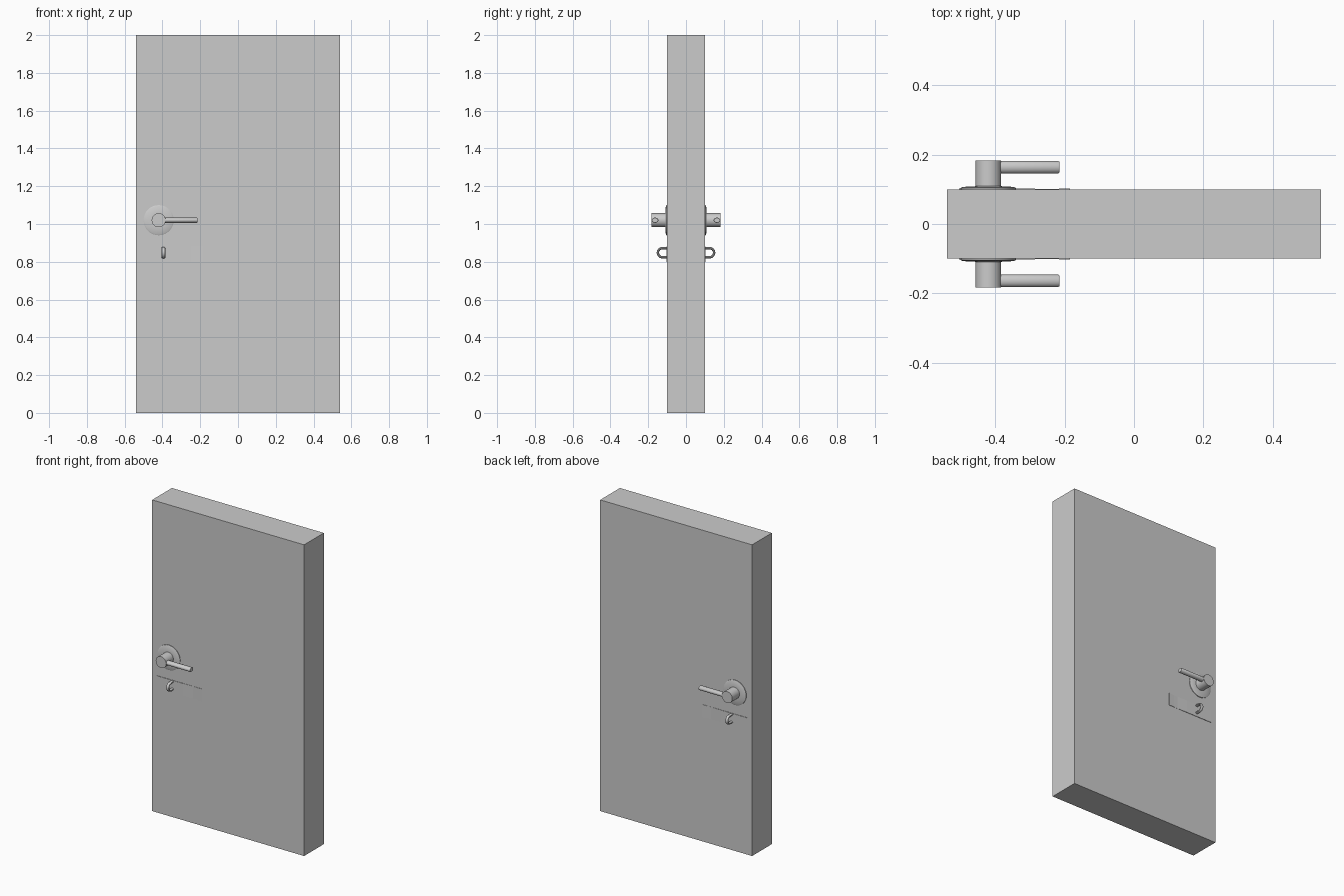
import bpy, bmesh
from math import sin, cos, pi
from mathutils import Vector

if "Cube" in bpy.data.objects:
    bpy.data.objects.remove(bpy.data.objects["Cube"])


def make(name, verts, faces, smooth=False):
    mesh = bpy.data.meshes.new(name)
    mesh.from_pydata(verts, [], faces)
    bm = bmesh.new()
    bm.from_mesh(mesh)
    bmesh.ops.recalc_face_normals(bm, faces=bm.faces)
    bm.to_mesh(mesh)
    bm.free()
    ob = bpy.data.objects.new(name, mesh)
    bpy.context.collection.objects.link(ob)
    if smooth:
        bpy.ops.object.select_all(action='DESELECT')
        ob.select_set(True)
        bpy.context.view_layer.objects.active = ob
        bpy.ops.object.shade_smooth_by_angle(angle=0.6)
    return ob


def skin(name, rings, smooth=True):
    """Closed tube through rings of equal vertex count, capped at both ends."""
    n = len(rings[0])
    verts = [v for r in rings for v in r]
    faces = [(i*n + j, i*n + (j+1) % n, (i+1)*n + (j+1) % n, (i+1)*n + j)
             for i in range(len(rings) - 1) for j in range(n)]
    faces += [tuple(range(n)), tuple(range(len(verts) - n, len(verts)))]
    return make(name, verts, faces, smooth)


def ring(c, u, v, n):
    return [Vector(c) + Vector(u)*cos(2*pi*k/n) + Vector(v)*sin(2*pi*k/n) for k in range(n)]


# Door slab
bpy.ops.mesh.primitive_cube_add(size=1, location=(0, 0, 1))
door = bpy.context.object
door.name = "door_slab"
door.scale = (1.08, 0.2, 2)
bpy.ops.object.transform_apply(location=True, scale=True)

HX, HZ = -0.42, 1.02
for side, s in (("front", -1), ("back", 1)):
    # Domed rose and round neck, turned about y
    def turned(name, profile, n):
        skin(name, [ring((HX, s*y, HZ), (r, 0, 0), (0, 0, r), n) for r, y in profile])
    turned(side + "_rose", [(0.08, 0.098), (0.08, 0.104), (0.074, 0.107), (0.037, 0.109)], 32)
    turned(side + "_handle_neck", [(0.037, 0.1), (0.037, 0.183)], 32)

    # Oval lever bar
    skin(side + "_lever", [ring((x, s*0.164, HZ), (0, 0.018*k, 0), (0, 0, 0.014*k), 16)
                           for x, k in ((HX, 1), (-0.219, 1), (-0.215, 0.88))])

    # Thin latch plate with a shallow dip near its inner end
    skin(side + "_latch_plate",
         [[(x, s*0.098, 0.8), (x, s*y, 0.8), (x, s*y, 0.88), (x, s*0.098, 0.88)]
          for x, y in ((-0.505, 0.103), (-0.32, 0.1025), (-0.25, 0.1008),
                       (-0.22, 0.1015), (-0.185, 0.103))], False)

    # D-shaped pull loop
    r = 0.024
    path = [(0.098, 0.848 - r, -pi/2)]
    path += [(0.125 + r*cos(a), 0.848 + r*sin(a), a)
             for a in (-pi/2 + pi*k/12 for k in range(13))]
    path += [(0.098, 0.848 + r, pi/2)]
    skin(side + "_latch_loop",
         [ring((-0.395, s*y, z), (0.01, 0, 0), (0, s*0.0065*cos(a), 0.0065*sin(a)), 12)
          for y, z, a in path])
